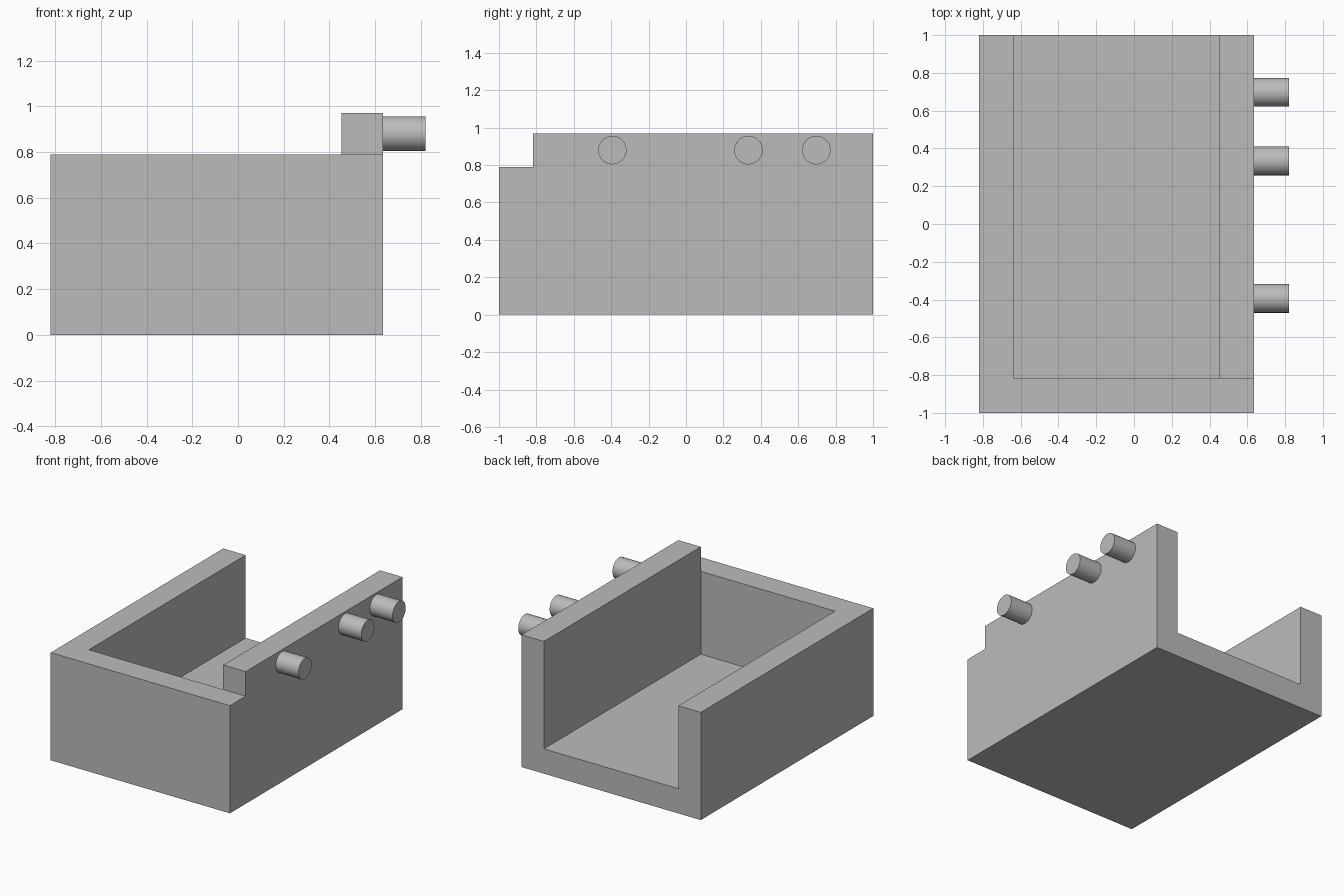
import bpy
import math
from mathutils import Vector

if "Cube" in bpy.data.objects:
    bpy.data.objects.remove(bpy.data.objects["Cube"])

# Overall dimensions
LEFT, RIGHT, FRONT, BACK = -0.82, 0.635, -1.0, 1.0
WALL, RIM, TOP, TIP = 0.182, 0.79, 0.97, 0.82
PEG_RADIUS = 0.076

grey = bpy.data.materials.new("plain grey")
grey.use_nodes = True
colour = (0.5, 0.5, 0.5, 1)
grey.diffuse_color = colour
grey.node_tree.nodes["Principled BSDF"].inputs["Base Color"].default_value = colour


def box(name, low, high):
    low, high = Vector(low), Vector(high)
    bpy.ops.mesh.primitive_cube_add(size=1, location=(low + high) / 2)
    obj = bpy.context.object
    obj.name = name
    obj.scale = high - low
    bpy.ops.object.transform_apply(location=False, rotation=False, scale=True)
    return obj


def cut(target, low, high):
    cutter = box("cutter", low, high)
    cutter.hide_render = True
    bpy.context.view_layer.objects.active = target
    mod = target.modifiers.new("cut", "BOOLEAN")
    mod.operation, mod.solver, mod.object = "DIFFERENCE", "EXACT", cutter
    bpy.ops.object.modifier_apply(modifier=mod.name)
    bpy.data.objects.remove(cutter)


# Tray: solid block with the low rims and open-backed cavity cut away
tray = box("tray", (LEFT, FRONT, 0), (RIGHT, BACK, TOP))
tray.data.materials.append(grey)
cut(tray, (LEFT - 1, FRONT - 1, RIM), (RIGHT - WALL, BACK + 1, TOP + 1))
cut(tray, (LEFT - 1, FRONT - 1, RIM), (RIGHT + 1, FRONT + WALL, TOP + 1))
cut(tray, (LEFT + WALL, FRONT + WALL, WALL), (RIGHT - WALL, BACK + 1, TOP + 1))

# Pegs on the outside of the tall wall
for name, y in (("front_peg", -0.394), ("middle_peg", 0.334), ("back_peg", 0.697)):
    bpy.ops.mesh.primitive_cylinder_add(
        vertices=48, radius=PEG_RADIUS, depth=TIP - RIGHT,
        location=((TIP + RIGHT) / 2, y, (RIM + TOP) / 2),
        rotation=(0, math.pi / 2, 0))
    peg = bpy.context.object
    peg.name = name
    peg.data.materials.append(grey)
    bpy.ops.object.shade_smooth_by_angle(angle=math.radians(30))
